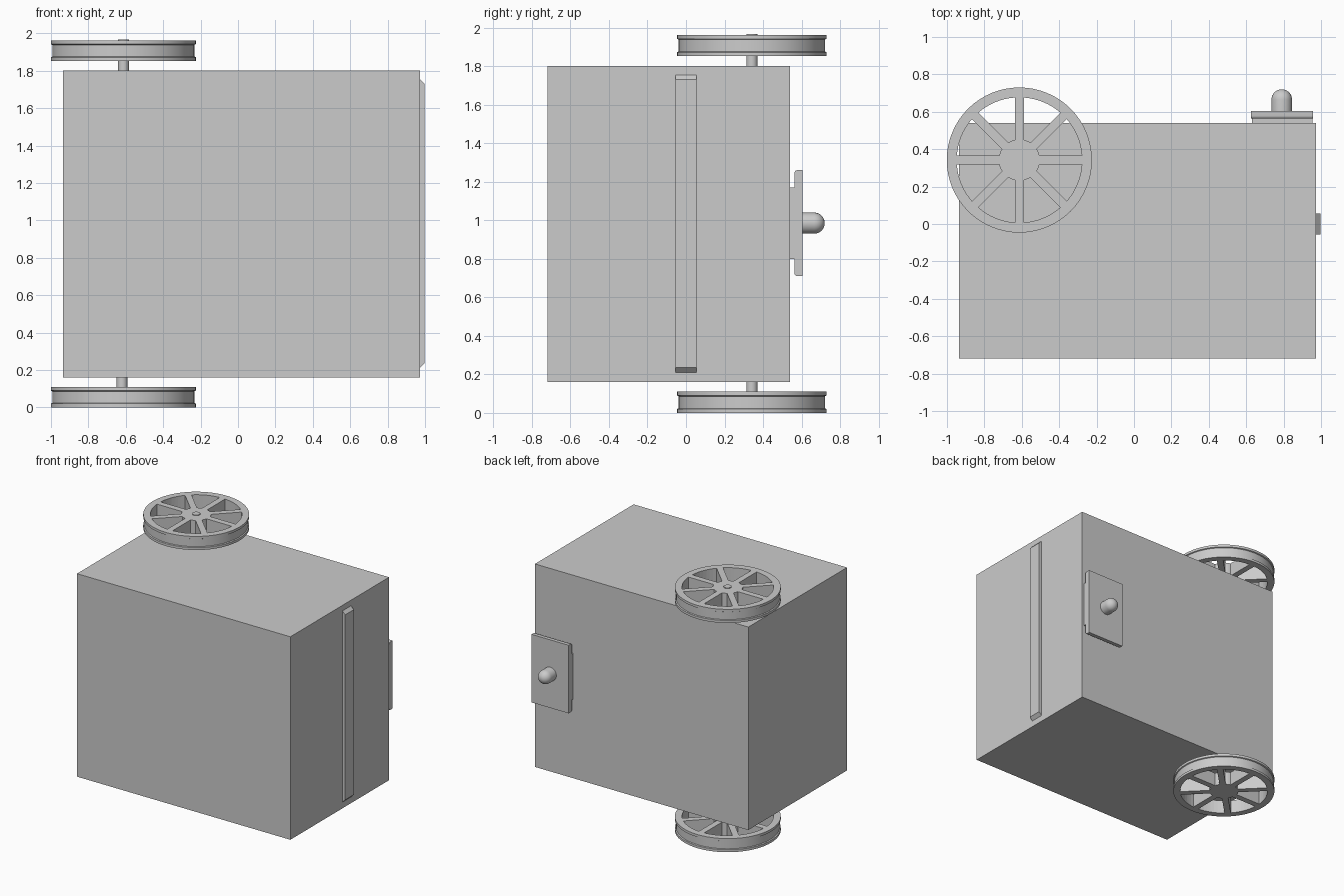
import bpy, bmesh, math
from mathutils import Matrix

cube = bpy.data.objects.get("Cube")
if cube:
    bpy.data.objects.remove(cube)

grey = bpy.data.materials.new("plain grey")
grey.use_nodes = True
grey.diffuse_color = (0.6, 0.6, 0.6, 1)
bsdf = next(n for n in grey.node_tree.nodes if n.type == 'BSDF_PRINCIPLED')
bsdf.inputs["Base Color"].default_value = grey.diffuse_color


def make(name, bm):
    bmesh.ops.recalc_face_normals(bm, faces=bm.faces[:])
    mesh = bpy.data.meshes.new(name)
    bm.to_mesh(mesh)
    bm.free()
    mesh.materials.append(grey)
    obj = bpy.data.objects.new(name, mesh)
    bpy.context.scene.collection.objects.link(obj)
    return obj


def smooth(obj):
    bpy.ops.object.select_all(action='DESELECT')
    obj.select_set(True)
    bpy.context.view_layer.objects.active = obj
    bpy.ops.object.shade_smooth_by_angle(angle=math.radians(35))


def box(name, lo, hi, bevel=0, edge_rule=None, segments=1):
    bm = bmesh.new()
    bmesh.ops.create_cube(bm, size=1)
    for v in bm.verts:
        v.co = [a + (b - a) * (c + 0.5) for a, b, c in zip(lo, hi, v.co)]
    if bevel:
        edges = [e for e in bm.edges if edge_rule(e)]
        bmesh.ops.bevel(bm, geom=edges, offset=bevel, segments=segments,
                        profile=0.5, affect='EDGES')
    return make(name, bm)


def lathe(name, profile, steps, matrix, closed=False):
    """Spin (radius, height) points about the z axis, then place them."""
    bm = bmesh.new()
    verts = [bm.verts.new((r, 0, z)) for r, z in profile]
    pairs = list(zip(verts, verts[1:])) + ([(verts[-1], verts[0])] if closed else [])
    edges = [bm.edges.new(p) for p in pairs]
    bmesh.ops.spin(bm, geom=verts + edges, cent=(0, 0, 0), axis=(0, 0, 1),
                   angle=math.tau, steps=steps)
    bmesh.ops.remove_doubles(bm, verts=bm.verts[:], dist=0.0001)
    bm.transform(matrix)
    obj = make(name, bm)
    smooth(obj)
    return obj


# Cabinet
box("cabinet", (-0.935, -0.72, 0.16), (0.972, 0.54, 1.8))

# Side strip with chamfered ends
box("side_strip", (0.96, -0.055, 0.21), (0.997, 0.055, 1.755), 0.025,
    lambda e: all(v.co.x > 0.99 for v in e.verts)
    and abs(e.verts[0].co.y - e.verts[1].co.y) > 0.05)

# Rear latch plate and knob
box("latch_base", (0.63, 0.53, 0.8), (0.955, 0.57, 1.17))
plate = box("latch_plate", (0.625, 0.563, 0.71), (0.957, 0.605, 1.26), 0.015,
            lambda e: all(v.co.y < 0.58 for v in e.verts)
            and abs(e.verts[0].co.x - e.verts[1].co.x) > 0.1, 3)
smooth(plate)
R = 0.055
dome = [(R * math.cos(i * math.pi / 16), 0.06 + R * math.sin(i * math.pi / 16))
        for i in range(9)]
lathe("knob", [(0, -0.01), (R, -0.01)] + dome, 24,
      Matrix.Translation((0.79, 0.605, 0.985)) @ Matrix.Rotation(-math.pi / 2, 4, 'X'))

# Spoked wheels above and below
WX, WY, H = -0.613, 0.342, 0.11
RIM, HUB, SPOKE = 0.335, 0.11, 0.024


def window_cutter(place):
    """Eight sector prisms that leave straight spokes between them."""
    bm = bmesh.new()
    for k in range(8):
        outline = []
        for r, sign in ((RIM, 1), (HUB, -1)):
            start = math.asin(SPOKE / r)
            span = math.pi / 4 - 2 * start
            n = 8
            arc = [start + span * i / n for i in range(n + 1)][::sign]
            outline += [(r * math.cos(a + k * math.pi / 4),
                         r * math.sin(a + k * math.pi / 4)) for a in arc]
        face = bm.faces.new([bm.verts.new((x, y, -0.05)) for x, y in outline])
        top = bmesh.ops.extrude_face_region(bm, geom=[face])["geom"]
        bmesh.ops.translate(bm, vec=(0, 0, H + 0.1),
                            verts=[g for g in top if isinstance(g, bmesh.types.BMVert)])
    bm.transform(place)
    cutter = make("window_cutter", bm)
    cutter.hide_render = True
    return cutter


def wheel(name, z):
    place = Matrix.Translation((WX, WY, z))
    rim = [(0.388, 0), (0.388, 0.02), (0.38, 0.024),
           (0.38, H - 0.024), (0.388, H - 0.02), (0.388, H)]
    obj = lathe(name, [(0, 0)] + rim + [(0, H)], 64, place)
    cutter = window_cutter(place)
    mod = obj.modifiers.new("windows", 'BOOLEAN')
    mod.operation = 'DIFFERENCE'
    mod.solver = 'EXACT'
    mod.object = cutter
    bpy.context.view_layer.update()
    bpy.context.view_layer.objects.active = obj
    bpy.ops.object.modifier_apply(modifier=mod.name)
    bpy.data.objects.remove(cutter)
    smooth(obj)


wheel("lower_wheel", 0)
wheel("upper_wheel", 1.852)

# Axle stubs joining the wheels to the cabinet
for name, x, lo, hi in (("lower_axle", -0.62, 0.002, 0.2), ("upper_axle", -0.612, 1.75, 1.968)):
    lathe(name, [(0, lo), (0.029, lo), (0.029, hi), (0, hi)], 24,
          Matrix.Translation((x, WY, 0)))
